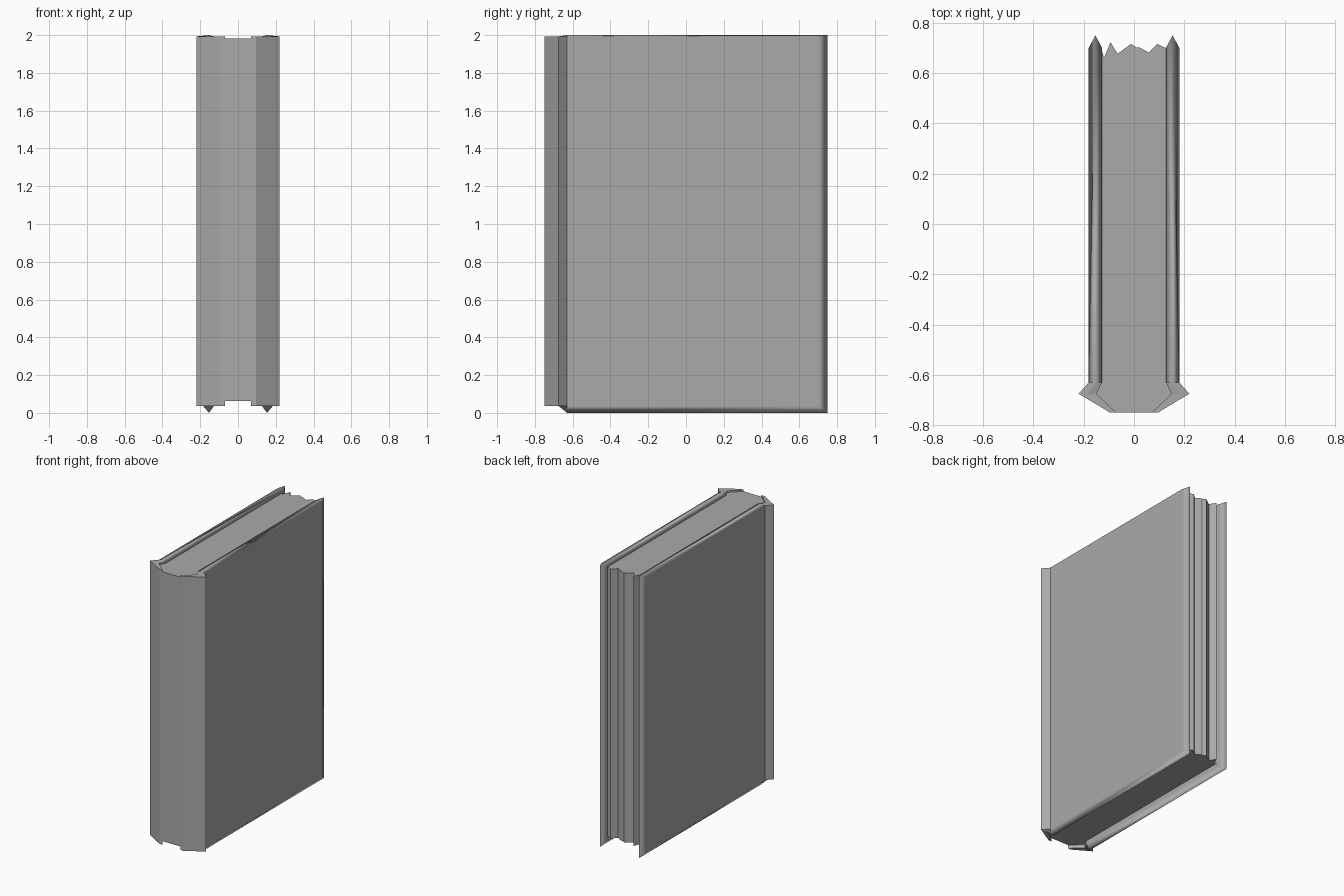
import bpy
import bmesh

cube = bpy.data.objects.get("Cube")
if cube:
    bpy.data.objects.remove(cube, do_unlink=True)

grey = bpy.data.materials.new("plain grey")
grey.use_nodes = True
grey.diffuse_color = (0.4, 0.4, 0.4, 1)
grey.node_tree.nodes["Principled BSDF"].inputs["Base Color"].default_value = (0.4, 0.4, 0.4, 1)


def finish(bm, name):
    bmesh.ops.recalc_face_normals(bm, faces=bm.faces)
    mesh = bpy.data.meshes.new(name)
    bm.to_mesh(mesh)
    bm.free()
    mesh.materials.append(grey)
    obj = bpy.data.objects.new(name, mesh)
    bpy.context.collection.objects.link(obj)
    return obj


# Cover sections from spine to fore edge: outer x, inner x, y, ridge y, ridge height share
LOW, HIGH = 0.037, 1.993
SECTIONS = [
    (0.095, 0.07, -0.75, -0.75, 0),
    (0.22, 0.15, -0.675, -0.675, 0),
    (0.18, 0.127, -0.63, -0.63, 1),
    (0.18, 0.127, 0.70, 0.75, 1),
]


def cover(name, side):
    """Half of the spine, the hinge and one board with a ridged rim."""
    bm = bmesh.new()
    rings = []
    for outer, inner, y, tip_y, ridge in SECTIONS:
        mid = (outer + inner) / 2
        tip_low, tip_high = LOW * (1 - ridge), HIGH + (2 - HIGH) * ridge
        if not ridge:
            tip_low = LOW
        points = [(outer, y, LOW), (outer, y, HIGH), (mid, tip_y, tip_high),
                  (inner, y, HIGH), (inner, y, LOW), (mid, tip_y, tip_low)]
        rings.append([bm.verts.new((side * px, py, pz)) for px, py, pz in points])
    for a, b in zip(rings, rings[1:]):
        for i in range(6):
            j = (i + 1) % 6
            bm.faces.new((a[i], a[j], b[j], b[i]))
    # Closed spine edge and pointed fore edge
    bm.faces.new(rings[0])
    ob, ot, tt, it, ib, tb = rings[-1]
    bm.faces.new((ob, ot, tt, tb))
    bm.faces.new((ib, it, tt, tb))
    # Crisp folds at the hinge, soft rim on the board
    for ring in rings[:-1]:
        for i in range(6):
            bm.edges.get((ring[i], ring[(i + 1) % 6])).smooth = False
    for a, b in zip(rings[:2], rings[1:3]):
        for i in range(6):
            bm.edges.get((a[i], b[i])).smooth = False
    for face in bm.faces:
        face.smooth = True
    obj = finish(bm, name)
    soft = obj.modifiers.new("soft rim", 'WEIGHTED_NORMAL')
    soft.keep_sharp = True
    soft.weight = 100


cover("left_cover", 1)
cover("right_cover", -1)

# Page block: follows the inside of the covers, with an uneven fore edge
fore_edge = [(0.127, 0.70), (0.121, 0.702), (0.093, 0.716), (0.058, 0.682), (0.022, 0.702),
             (0.01, 0.702), (-0.012, 0.716), (-0.065, 0.677), (-0.093, 0.722),
             (-0.12, 0.66), (-0.127, 0.69)]
spine_side = [(s[1], s[2]) for s in SECTIONS[:3]]
outline = spine_side + fore_edge + [(-x, y) for x, y in reversed(spine_side)]
bm = bmesh.new()
base = bm.faces.new([bm.verts.new((x, y, 0.062)) for x, y in outline])
top = bmesh.ops.extrude_face_region(bm, geom=[base], use_keep_orig=True)
bmesh.ops.translate(bm, vec=(0, 0, 1.92),
                    verts=[v for v in top["geom"] if isinstance(v, bmesh.types.BMVert)])
finish(bm, "page_block")
